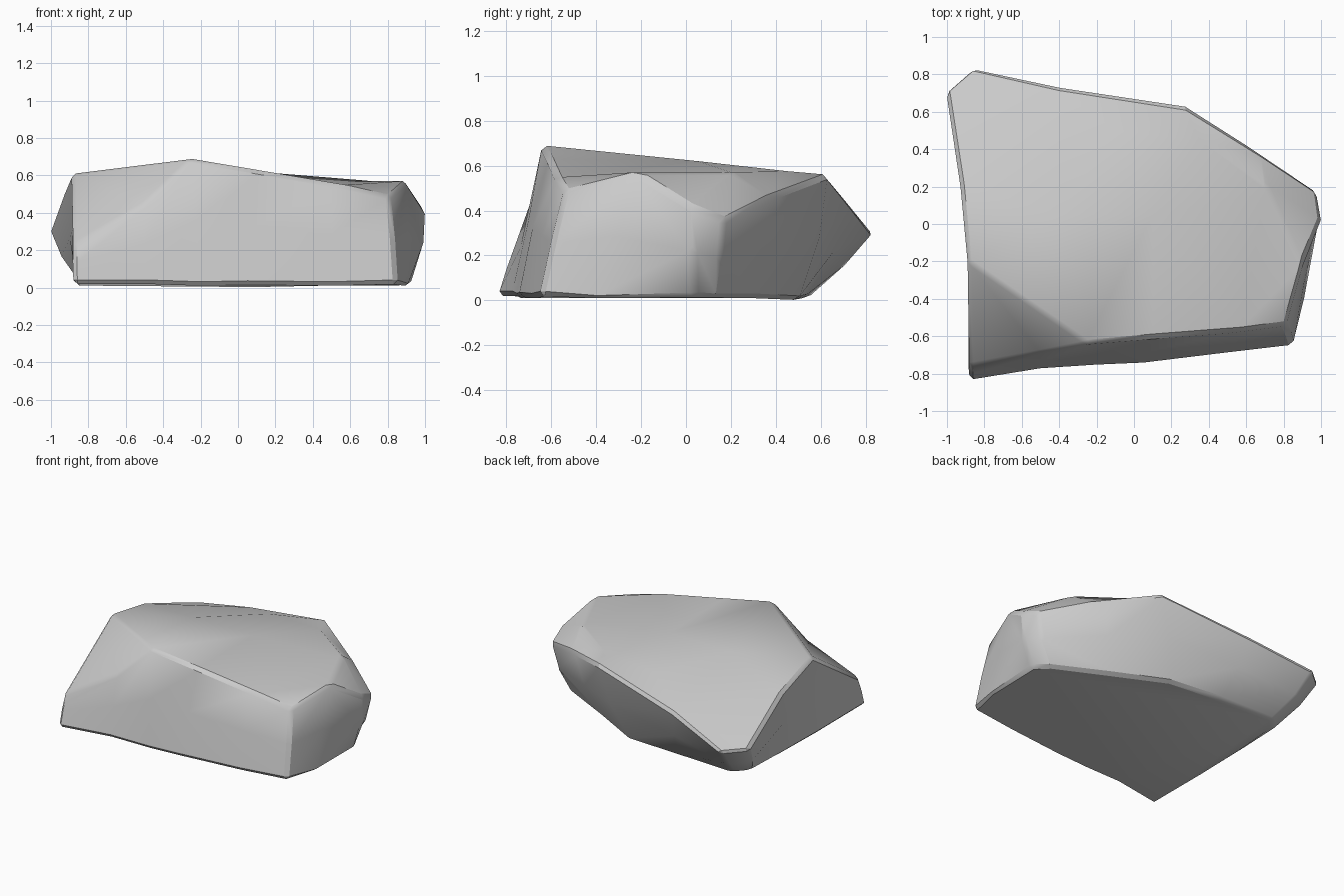
import bpy, bmesh
from mathutils import Vector
from mathutils.geometry import delaunay_2d_cdt

if "Cube" in bpy.data.objects:
    bpy.data.objects.remove(bpy.data.objects["Cube"])

# Matching columns around the boulder: foot point, then rim point
foot = [(-.88, -.84, .02), (-.5, -.775, .02), (-.2, -.755, .01), (.05, -.745, .015),
        (.5, -.69, .01), (.85, -.65, .02), (.91, -.4, 0), (.92, .04, .015),
        (.83, .13, .01), (.45, .32, .01), (.1, .5, 0), (-.3, .53, .01),
        (-.75, .54, .01), (-.83, .45, .01), (-.86, .1, .01), (-.87, -.3, .01)]
rim = [(-.88, -.76, .24), (-.5, -.69, .45), (-.25, -.64, .69), (.1, -.61, .63),
       (.5, -.58, .56), (.81, -.54, .49), (.9, -.22, .57), (1.0, .02, .42),
       (.98, .17, .36), (.61, .42, .48), (.28, .63, .56), (-.4, .735, .43),
       (-.86, .84, .3), (-1.01, .71, .31), (-.93, .2, .52), (-.89, -.2, .61)]
# Points inside the top face
crown = [(.71, .2, .57), (.1, .05, .62), (-.4, .05, .615), (.35, .45, .575), (-.1, .5, .55)]

bm = bmesh.new()
n = len(foot)
low = [bm.verts.new(p) for p in foot]
high = [bm.verts.new(p) for p in rim]
inner = [bm.verts.new(p) for p in crown]

# Side faces, with a slight swell halfway up
mid = []
for i in range(n):
    c = (low[i].co + high[i].co) / 2
    out = Vector((c.x, c.y, 0)).normalized()
    mid.append(bm.verts.new(c + out * (.03 if 7 <= i <= 13 else .005)))
for a, b in ((low, mid), (mid, high)):
    for i in range(n):
        j = (i + 1) % n
        bm.faces.new((a[i], a[j], b[j], b[i]))

# Flat underside
bm.faces.new(low[::-1])

# Top, triangulated with the front-left chip as a fixed crease
top = high + inner
edges = [(i, (i + 1) % n) for i in range(n)] + [(15, 2), (6, n), (n, 9)]
tris = delaunay_2d_cdt([v.co.xy for v in top], edges, [], 1, 1e-6)[2]
for t in tris:
    bm.faces.new([top[k] for k in t])

bmesh.ops.recalc_face_normals(bm, faces=bm.faces)
mesh = bpy.data.meshes.new("boulder")
bm.to_mesh(mesh)
bm.free()
rock = bpy.data.objects.new("boulder", mesh)
bpy.context.collection.objects.link(rock)

# Worn edges
bev = rock.modifiers.new("worn_edges", 'BEVEL')
bev.width = .022
bev.segments = 1
bev.limit_method = 'ANGLE'
bev.angle_limit = .6

bpy.context.view_layer.objects.active = rock
rock.select_set(True)
bpy.ops.object.modifier_apply(modifier="worn_edges")
bpy.ops.object.shade_smooth_by_angle(angle=.5)
